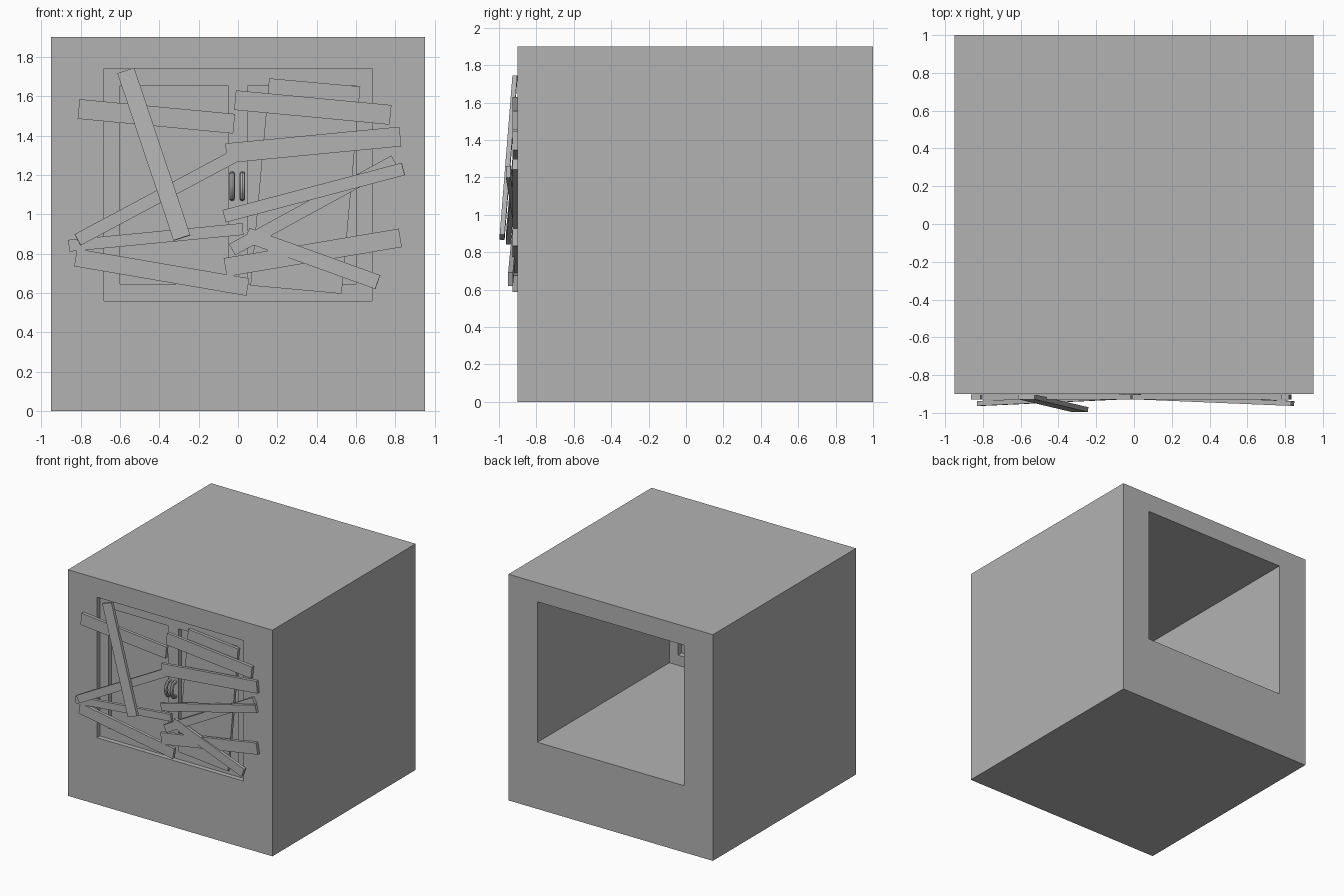
import bpy, bmesh
from mathutils import Vector, Matrix

if "Cube" in bpy.data.objects:
    bpy.data.objects.remove(bpy.data.objects["Cube"], do_unlink=True)

# One plain grey for everything
grey = bpy.data.materials.new("plain_grey")
grey.use_nodes = True
colour = (0.45, 0.45, 0.45, 1)
grey.diffuse_color = colour
for node in grey.node_tree.nodes:
    if node.type == "BSDF_PRINCIPLED":
        node.inputs["Base Color"].default_value = colour


def add_mesh(name, bm):
    bmesh.ops.recalc_face_normals(bm, faces=bm.faces[:])
    mesh = bpy.data.meshes.new(name)
    bm.to_mesh(mesh)
    bm.free()
    mesh.materials.append(grey)
    obj = bpy.data.objects.new(name, mesh)
    bpy.context.collection.objects.link(obj)
    return obj


def pierced_slab(name, xs, zs, holes, front, back):
    """Slab across x and z, thick in y, with the listed grid cells left open."""
    bm = bmesh.new()
    grid = [[bm.verts.new((x, front, z)) for z in zs] for x in xs]
    for i in range(len(xs) - 1):
        for k in range(len(zs) - 1):
            if (i, k) not in holes:
                bm.faces.new((grid[i][k], grid[i + 1][k],
                              grid[i + 1][k + 1], grid[i][k + 1]))
    new = bmesh.ops.extrude_face_region(bm, geom=bm.faces[:], use_keep_orig=True)
    moved = [g for g in new["geom"] if isinstance(g, bmesh.types.BMVert)]
    bmesh.ops.translate(bm, verts=moved, vec=(0, back - front, 0))
    return add_mesh(name, bm)


def board(name, start, end, width, thick):
    """Flat board between two end points, its broad face to the front."""
    a, b = Vector(start), Vector(end)
    along = (b - a).normalized()
    across = along.cross(Vector((0, 1, 0))).normalized()
    depth = along.cross(across)
    turn = Matrix((along, depth, across)).transposed().to_4x4()
    size = Matrix.Diagonal(((b - a).length, thick, width, 1))
    bm = bmesh.new()
    bmesh.ops.create_cube(bm, size=1,
                          matrix=Matrix.Translation((a + b) / 2) @ turn @ size)
    return add_mesh(name, bm)


# Wall block with a square tunnel from front to back
pierced_slab("wall_block", (-0.95, -0.68, 0.68, 0.95), (0, 0.56, 1.74, 1.9),
             {(1, 1)}, -0.9, 1)

# Window frame set into the tunnel, with two openings
pierced_slab("window_frame", (-0.68, -0.6, -0.05, 0.05, 0.6, 0.68),
             (0.56, 0.645, 1.655, 1.74), {(1, 1), (3, 1)}, -0.86, -0.75)

# Recessed panes
for side, name in ((-1, "right_pane"), (1, "left_pane")):
    x = side * 0.325
    board(name, (x, -0.81, 0.645), (x, -0.81, 1.655), 0.55, 0.02)

# Loose panel leaning askew over one opening
board("loose_panel", (0.295, -0.875, 0.617), (0.39, -0.875, 1.67), 0.465, 0.025)

# Nailed boards: start, end, width
boards = [
    ((-0.81, -0.915, 1.535), (-0.02, -0.915, 1.46), 0.1),
    ((-0.57, -0.915, 1.73), (-0.285, -0.983, 0.88), 0.09),
    ((-0.015, -0.915, 1.58), (0.775, -0.915, 1.505), 0.1),
    ((-0.06, -0.915, 1.31), (0.825, -0.915, 1.395), 0.1),
    ((-0.815, -0.95, 0.87), (0.01, -0.912, 1.31), 0.065),
    ((-0.86, -0.915, 0.84), (0.025, -0.915, 0.925), 0.06),
    ((-0.825, -0.915, 0.78), (0.05, -0.915, 0.63), 0.09),
    ((-0.07, -0.912, 0.99), (0.84, -0.95, 1.23), 0.065),
    ((-0.03, -0.915, 0.82), (0.795, -0.915, 1.27), 0.065),
    ((-0.065, -0.915, 0.73), (0.825, -0.915, 0.88), 0.095),
    ((0.045, -0.915, 0.895), (0.71, -0.938, 0.655), 0.075),
]
for i, (start, end, width) in enumerate(boards, 1):
    board(f"board_{i}", start, end, width, 0.026)

# Pair of bowed handles on the middle post
for name, x in (("right_handle", -0.03), ("left_handle", 0.022)):
    curve = bpy.data.curves.new(name, "CURVE")
    curve.dimensions = "3D"
    curve.bevel_depth = 0.014
    curve.bevel_resolution = 2
    line = curve.splines.new("POLY")
    path = [(-0.85, 1.205), (-0.89, 1.2), (-0.91, 1.17), (-0.915, 1.14),
            (-0.91, 1.11), (-0.89, 1.085), (-0.85, 1.08)]
    line.points.add(len(path) - 1)
    for point, (y, z) in zip(line.points, path):
        point.co = (x, y, z, 1)
    curve.materials.append(grey)
    handle = bpy.data.objects.new(name, curve)
    bpy.context.collection.objects.link(handle)
    bpy.ops.object.select_all(action="DESELECT")
    handle.select_set(True)
    bpy.context.view_layer.objects.active = handle
    bpy.ops.object.convert(target="MESH")
    bpy.ops.object.shade_smooth_by_angle()
